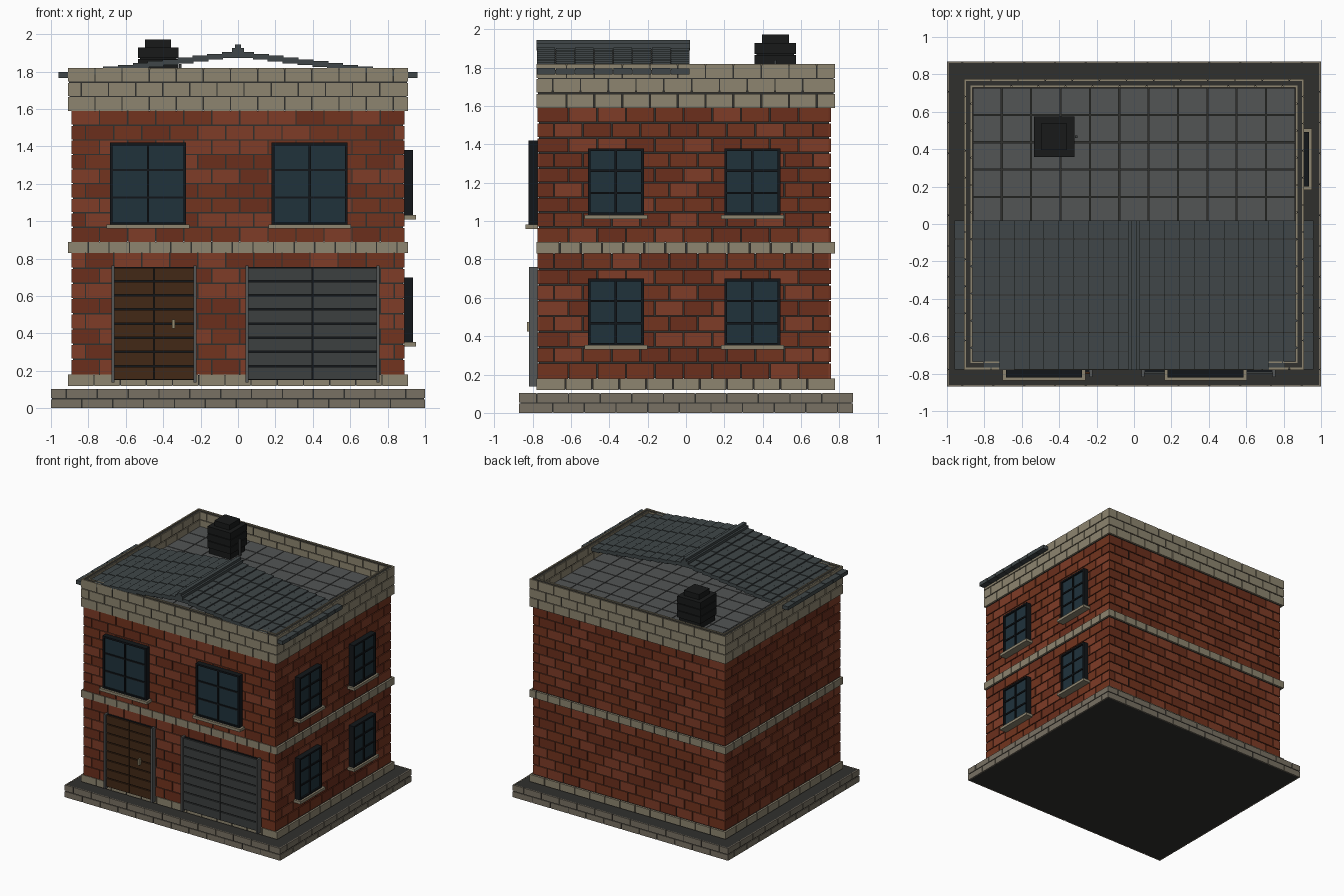
import bpy, bmesh, random
from mathutils import Matrix, Vector

if "Cube" in bpy.data.objects:
    bpy.data.objects.remove(bpy.data.objects["Cube"])

random.seed(4)
parts = {}   # part name -> (colour, list of boxes)

COL = dict(mortar=(0.03, 0.03, 0.027), tan=(0.27, 0.235, 0.16), stone=(0.19, 0.165, 0.125),
           red1=(0.17, 0.034, 0.013), red2=(0.21, 0.045, 0.02), red3=(0.145, 0.028, 0.012),
           tile=(0.085, 0.09, 0.09), shingle=(0.05, 0.062, 0.065), glass=(0.014, 0.032, 0.044),
           frame=(0.006, 0.008, 0.01), wood=(0.055, 0.022, 0.008), steel=(0.09, 0.095, 0.095),
           slat=(0.045, 0.05, 0.05), black=(0.009, 0.01, 0.01), brass=(0.3, 0.26, 0.16))


def box(name, col, x0, x1, y0, y1, z0, z1):
    parts.setdefault(name, (col, []))[1].append((x0, x1, y0, y1, z0, z1))


def build():
    for name, (col, boxes) in parts.items():
        bm = bmesh.new()
        for x0, x1, y0, y1, z0, z1 in boxes:
            m = (Matrix.Translation(((x0 + x1) / 2, (y0 + y1) / 2, (z0 + z1) / 2))
                 @ Matrix.Diagonal((x1 - x0, y1 - y0, z1 - z0, 1)))
            bmesh.ops.create_cube(bm, size=1, matrix=m)
        me = bpy.data.meshes.new(name)
        bm.to_mesh(me)
        bm.free()
        ob = bpy.data.objects.new(name, me)
        bpy.context.collection.objects.link(ob)
        mat = bpy.data.materials.get(col) or bpy.data.materials.new(col)
        mat.diffuse_color = (*COL[col], 1)
        mat.use_nodes = True
        mat.node_tree.nodes["Principled BSDF"].inputs["Base Color"].default_value = mat.diffuse_color
        me.materials.append(mat)


def spans(a, b, step, shift, gap):
    """Running-bond brick intervals between a and b."""
    edges, p = [a], a + step * (0.5 if shift else 1)
    while p < b - step * 0.3:
        edges.append(p)
        p += step
    edges.append(b)
    last = len(edges) - 2
    for i in range(last + 1):
        yield (edges[i] + (gap / 2 if i else 0), edges[i + 1] - (gap / 2 if i < last else 0))


def facing(name, cols, x, y0, y1, z0, z1, rows, step, d=0.012, gap=0.007, inward=False):
    """Thin bricks on all four sides of a rectangle, x = half width."""
    h = (z1 - z0) / rows
    s = -1 if inward else 1     # inward: bricks stand on the inside of the rectangle
    for r in range(rows):
        a = z0 + r * h + (gap / 2 if r else 0)
        b = z0 + (r + 1) * h - (gap / 2 if r < rows - 1 else 0)

        def put(*q):
            c = random.choice(cols)
            box(name + ("_" + c if len(cols) > 1 else ""), c, *q, a, b)
        for u, v in spans(-x, x, step, r % 2, gap):
            put(u, v, y0, y0 + d)
            put(u, v, y1 - d, y1)
        for u, v in spans(y0 + d, y1 - d, step, r % 2, gap):
            put(x - d, x, u, v)
            put(-x, -x + d, u, v)


def bricked(name, cols, x, y0, y1, z0, z1, rows, step, d=0.012):
    facing(name + "_bricks", cols, x, y0, y1, z0, z1, rows, step, d)
    e = d - 0.004
    box(name + "_core", "mortar", -x + e, x - e, y0 + e, y1 - e, z0 + 0.001, z1 - 0.001)


REDS = ["red1", "red2", "red3"]
# foundation slab, walls and stone bands
bricked("foundation", ["stone"], 1.0, -0.87, 0.87, 0, 0.103, 2, 0.165, 0.01)
bricked("lower_wall", REDS, 0.89, -0.775, 0.755, 0.18, 0.83, 8, 0.15)
bricked("upper_wall", REDS, 0.89, -0.775, 0.755, 0.89, 1.59, 9, 0.15)
bricked("plinth", ["tan"], 0.91, -0.78, 0.776, 0.12, 0.18, 1, 0.14)
bricked("middle_band", ["tan"], 0.91, -0.78, 0.776, 0.83, 0.89, 1, 0.11)

# cornice and parapet, open in the middle above the roof floor
facing("cornice_bricks", ["tan"], 0.91, -0.78, 0.776, 1.59, 1.82, 3, 0.145)
facing("parapet_inner_bricks", ["tan"], 0.874, -0.744, 0.74, 1.69, 1.82, 2, 0.145, 0.01)
box("cornice_core", "mortar", -0.902, 0.902, -0.772, 0.768, 1.591, 1.685)
for s in (-1, 1):
    box("parapet_core", "mortar", s * 0.887 - 0.016, s * 0.887 + 0.016, -0.772, 0.768, 1.68, 1.812)
for y in (-0.757, 0.753):
    box("parapet_core", "mortar", -0.871, 0.871, y - 0.016, y + 0.016, 1.68, 1.812)

# flat roof tiles
for i in range(11):
    for j in range(10):
        x, y = -0.864 + i * 0.157, -0.734 + j * 0.1464
        box("roof_tiles", "tile", x + 0.003, x + 0.154, y + 0.003, y + 0.1434, 1.68, 1.70)

# low gable over the front half, stepped shingles
n = 12
for s in (-1, 1):
    for i in range(n):
        x0, x1 = i * 0.0795, (i + 1) * 0.0795 + 0.006
        z = 1.905 - 0.0098 * i
        for j in range(8):
            y = -0.78 + j * 0.1
            a, b = sorted((s * x0, s * x1))
            box("shingles", "shingle", a, b, y + 0.002, y + 0.098, z - 0.032, z - 0.002 * (j % 2))
        box("shingle_backing", "mortar", a + 0.003, b - 0.003, -0.775, 0.015, z - 0.028, z - 0.008)
box("ridge_cap", "shingle", -0.032, 0.032, -0.78, 0.02, 1.89, 1.925)
box("ridge_cap", "shingle", -0.016, 0.016, -0.78, 0.02, 1.92, 1.945)

# chimney: stacked courses, cap and side pipe
cx, cy = -0.427, 0.466
box("chimney_core", "black", cx - 0.098, cx + 0.098, cy - 0.098, cy + 0.098, 1.70, 1.925)
for k in range(3):
    z = 1.75 + k * 0.061
    box("chimney_courses", "black", cx - 0.108, cx + 0.108, cy - 0.108, cy + 0.108, z, z + 0.056)
box("chimney_cap", "black", cx - 0.07, cx + 0.07, cy - 0.07, cy + 0.07, 1.92, 1.972)
box("chimney_pipe", "slat", cx + 0.112, cx + 0.126, cy - 0.007, cy + 0.007, 1.70, 1.84)


def window(side, u0, u1, z0, z1):
    """Two by three pane window with sill on the front or the right wall."""
    def put(name, col, a, b, o0, o1, c, d):
        if side == "front":
            box(name, col, a, b, -0.775 - o1, -0.775 - o0, c, d)
        else:
            box(name, col, 0.89 + o0, 0.89 + o1, a, b, c, d)
    t = 0.014
    put("window_glass", "glass", u0 + 0.004, u1 - 0.004, -0.005, 0.032, z0 + 0.004, z1 - 0.004)
    for u in (u0, u1 - t):
        put("window_frames", "frame", u, u + t, -0.004, 0.046, z0, z1)
    for z in (z0, z1 - t):
        put("window_frames", "frame", u0 + t, u1 - t, -0.004, 0.046, z, z + t)
    m = (u0 + u1) / 2
    put("window_bars", "frame", m - 0.006, m + 0.006, 0.02, 0.042, z0 + t, z1 - t)
    for k in (1, 2):
        z = z0 + (z1 - z0) * k / 3
        put("window_bars", "frame", u0 + t, u1 - t, 0.02, 0.040, z - 0.006, z + 0.006)
    put("window_sills", "tan", u0 - 0.018, u1 + 0.018, -0.004, 0.063, z0 - 0.02, z0 + 0.003)


for u in (-0.684, 0.18):
    window("front", u, u + 0.406, 0.98, 1.42)
for u in (-0.512, 0.20):
    for z in (0.35, 1.03):
        window("right", u, u + 0.292, z, z + 0.35)


def door(name, col, x0, x1):
    """Double panel of slats between two posts."""
    box(name + "_back", "frame", x0, x1, -0.79, -0.77, 0.15, 0.755)
    m, h = (x0 + x1) / 2, 0.605 / 8
    for a, b in ((x0, m - 0.003), (m + 0.003, x1)):
        for k in range(8):
            z = 0.15 + k * h
            box(name + "_slats", col, a, b, -0.802, -0.78, z + 0.004, z + h - 0.004)
    for x in (x0 - 0.016, x1):
        box(name + "_posts", "steel", x, x + 0.016, -0.818, -0.77, 0.137, 0.762)


door("entrance_door", "wood", -0.66, -0.238)
door("garage_door", "slat", 0.055, 0.74)
box("door_handle", "brass", -0.352, -0.338, -0.828, -0.80, 0.425, 0.475)

build()
